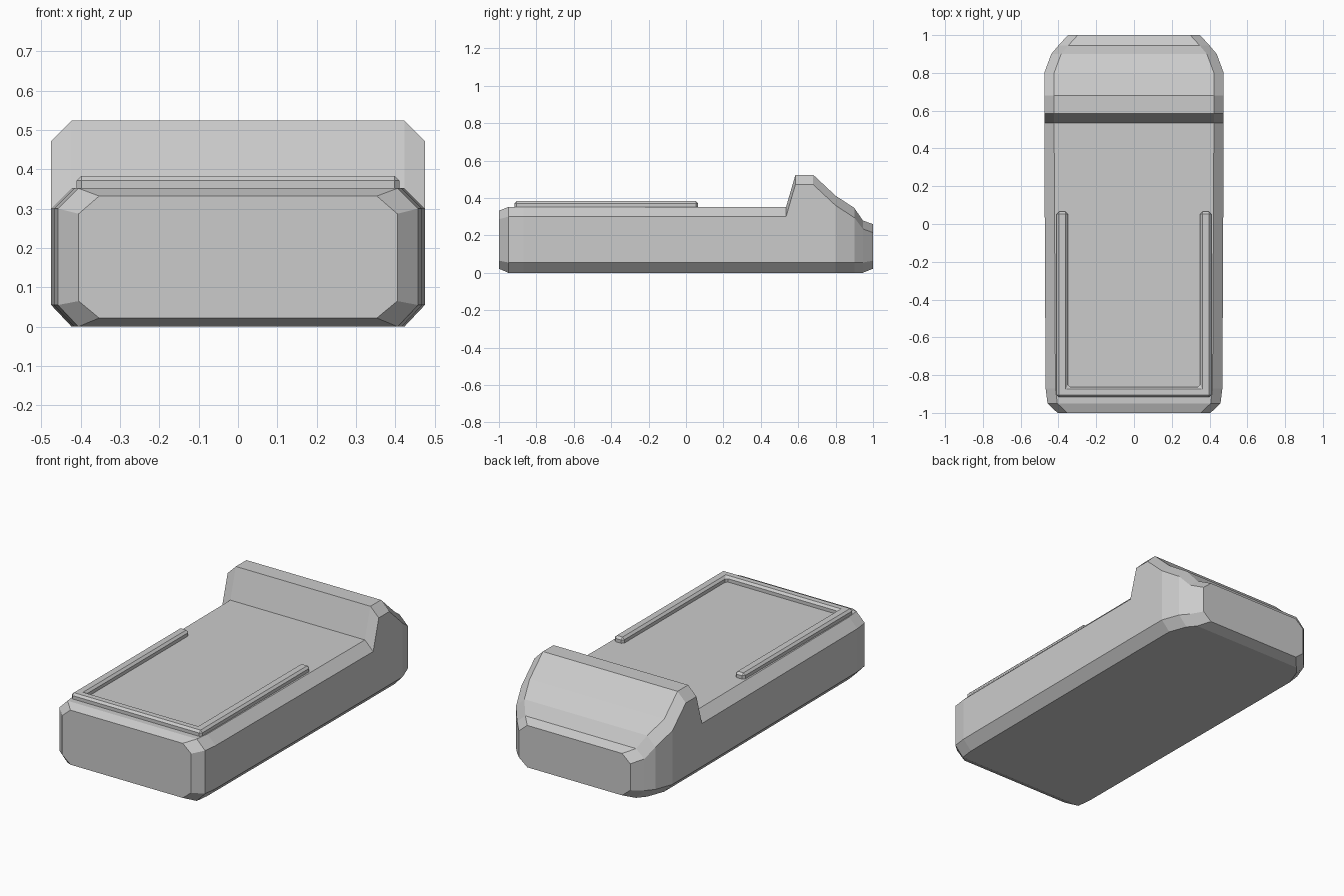
import bpy
import bmesh

if "Cube" in bpy.data.objects:
    bpy.data.objects.remove(bpy.data.objects["Cube"])


def finish(bm, name):
    bmesh.ops.recalc_face_normals(bm, faces=bm.faces)
    mesh = bpy.data.meshes.new(name)
    bm.to_mesh(mesh)
    bm.free()
    obj = bpy.data.objects.new(name, mesh)
    bpy.context.collection.objects.link(obj)
    return obj


# Each station: y, half width, bottom z, lower side z, upper side z, top z
stations = [
    (-1.00, 0.405, 0.022, 0.065, 0.287, 0.332),
    (-0.95, 0.458, 0.0, 0.055, 0.30, 0.352),
    (-0.87, 0.468, 0.0, 0.055, 0.30, 0.352),
    (0.535, 0.475, 0.0, 0.055, 0.30, 0.352),
    (0.585, 0.475, 0.0, 0.055, 0.472, 0.524),
    (0.68, 0.475, 0.0, 0.055, 0.472, 0.524),
    (0.80, 0.475, 0.0, 0.055, 0.36, 0.412),
    (0.90, 0.438, 0.0, 0.055, 0.295, 0.347),
    (0.945, 0.40, 0.0, 0.055, 0.235, 0.28),
    (1.00, 0.35, 0.022, 0.065, 0.215, 0.26),
]

# Main body with raised rear hump: lofted chamfered cross-sections
bm = bmesh.new()
rings = []
for y, w, z0, z1, z2, z3 in stations:
    half = [(w - 0.052, z0), (w, z1), (w, z2), (w - 0.052, z3)]
    ring = half + [(-x, z) for x, z in reversed(half)]
    rings.append([bm.verts.new((x, y, z)) for x, z in ring])
for a, b in zip(rings, rings[1:]):
    for i in range(8):
        j = (i + 1) % 8
        bm.faces.new((a[i], a[j], b[j], b[i]))
bm.faces.new(rings[0])
bm.faces.new(rings[-1])
finish(bm, "bed_body")

# U-shaped raised rail around the front of the deck
bm = bmesh.new()
right = [(0.35, -0.862), (0.35, 0.065), (0.41, 0.065), (0.41, -0.917)]
outline = right + [(-x, y) for x, y in reversed(right)]
base = bm.faces.new([bm.verts.new((x, y, 0.335)) for x, y in outline])
ext = bmesh.ops.extrude_face_region(bm, geom=[base])
top = [v for v in ext["geom"] if isinstance(v, bmesh.types.BMVert)]
bmesh.ops.translate(bm, verts=top, vec=(0, 0, 0.048))
rail = finish(bm, "deck_rail")
bevel = rail.modifiers.new("edge_chamfer", "BEVEL")
bevel.width = 0.012
bevel.segments = 1
